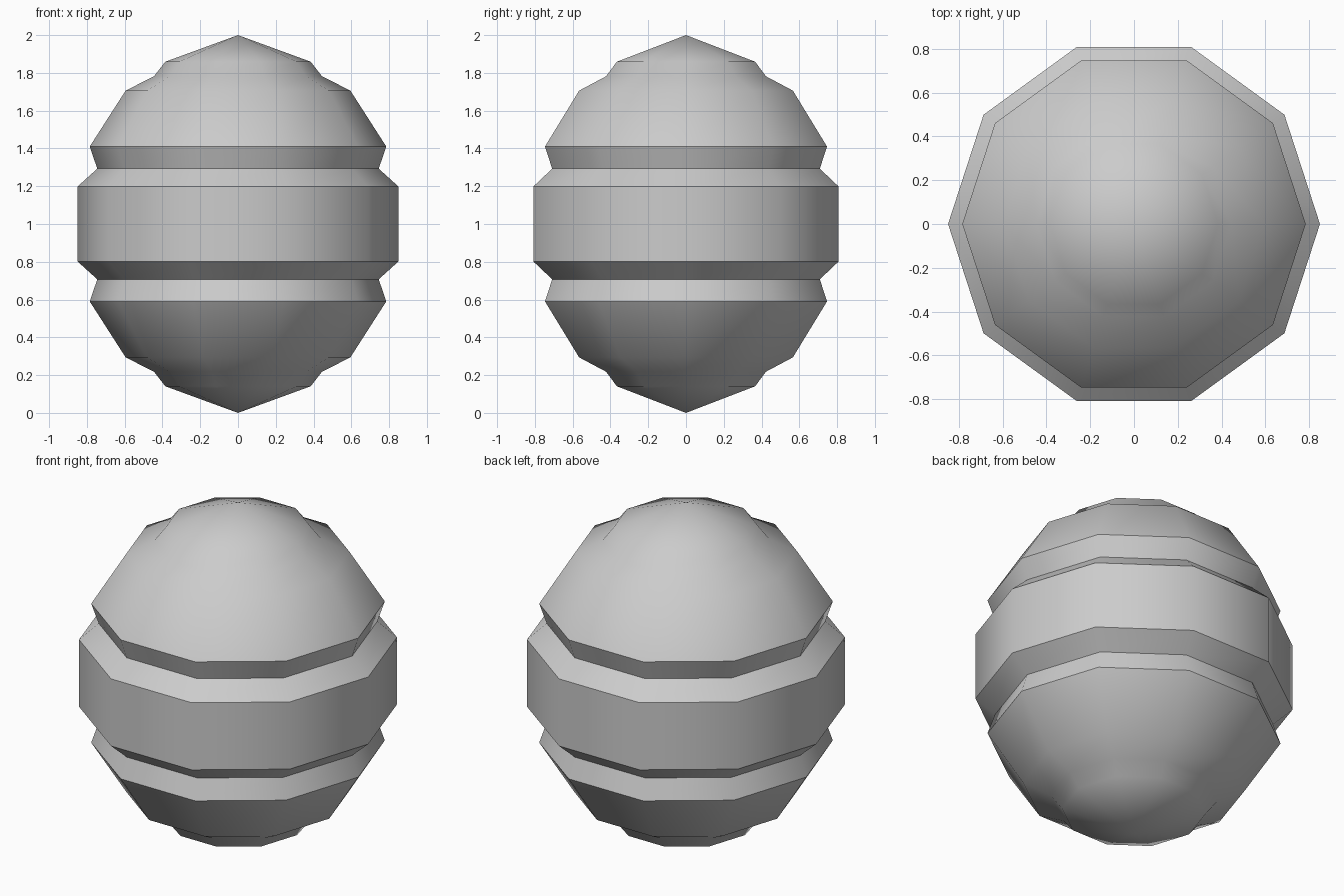
import bpy
import bmesh
from math import cos, sin, tau, radians

cube = bpy.data.objects.get("Cube")
if cube:
    bpy.data.objects.remove(cube, do_unlink=True)

SIDES = 10
MIDDLE = 1.0

# Plain grey material
grey = bpy.data.materials.new("grey")
grey.use_nodes = True
colour = (0.6, 0.6, 0.6, 1)
grey.diffuse_color = colour
grey.node_tree.nodes["Principled BSDF"].inputs["Base Color"].default_value = colour

# Upper half of the outline as (radius, height above the middle), widest first
upper = [(0.85, 0.198), (0.745, 0.293), (0.785, 0.41), (0.595, 0.706),
         (0.445, 0.782), (0.385, 0.859)]
outline = [(r, -h) for r, h in reversed(upper)] + upper

# Ten-sided turned body, closed by a point at each end
bm = bmesh.new()
rings = [[bm.verts.new((r * cos(tau * i / SIDES), r * sin(tau * i / SIDES), MIDDLE + h))
          for i in range(SIDES)] for r, h in outline]
bottom = bm.verts.new((0, 0, 0))
top = bm.verts.new((0, 0, 2 * MIDDLE))
for i in range(SIDES):
    j = (i + 1) % SIDES
    for low, high in zip(rings, rings[1:]):
        bm.faces.new((low[i], low[j], high[j], high[i]))
    bm.faces.new((rings[-1][i], rings[-1][j], top))
    bm.faces.new((rings[0][j], rings[0][i], bottom))
bmesh.ops.recalc_face_normals(bm, faces=bm.faces)

mesh = bpy.data.meshes.new("ribbed_body")
bm.to_mesh(mesh)
bm.free()
mesh.materials.append(grey)
body = bpy.data.objects.new("ribbed_body", mesh)
bpy.context.collection.objects.link(body)

# Smooth facets, crisp rib edges
bpy.ops.object.select_all(action="DESELECT")
body.select_set(True)
bpy.context.view_layer.objects.active = body
bpy.ops.object.shade_smooth_by_angle(angle=radians(40))
